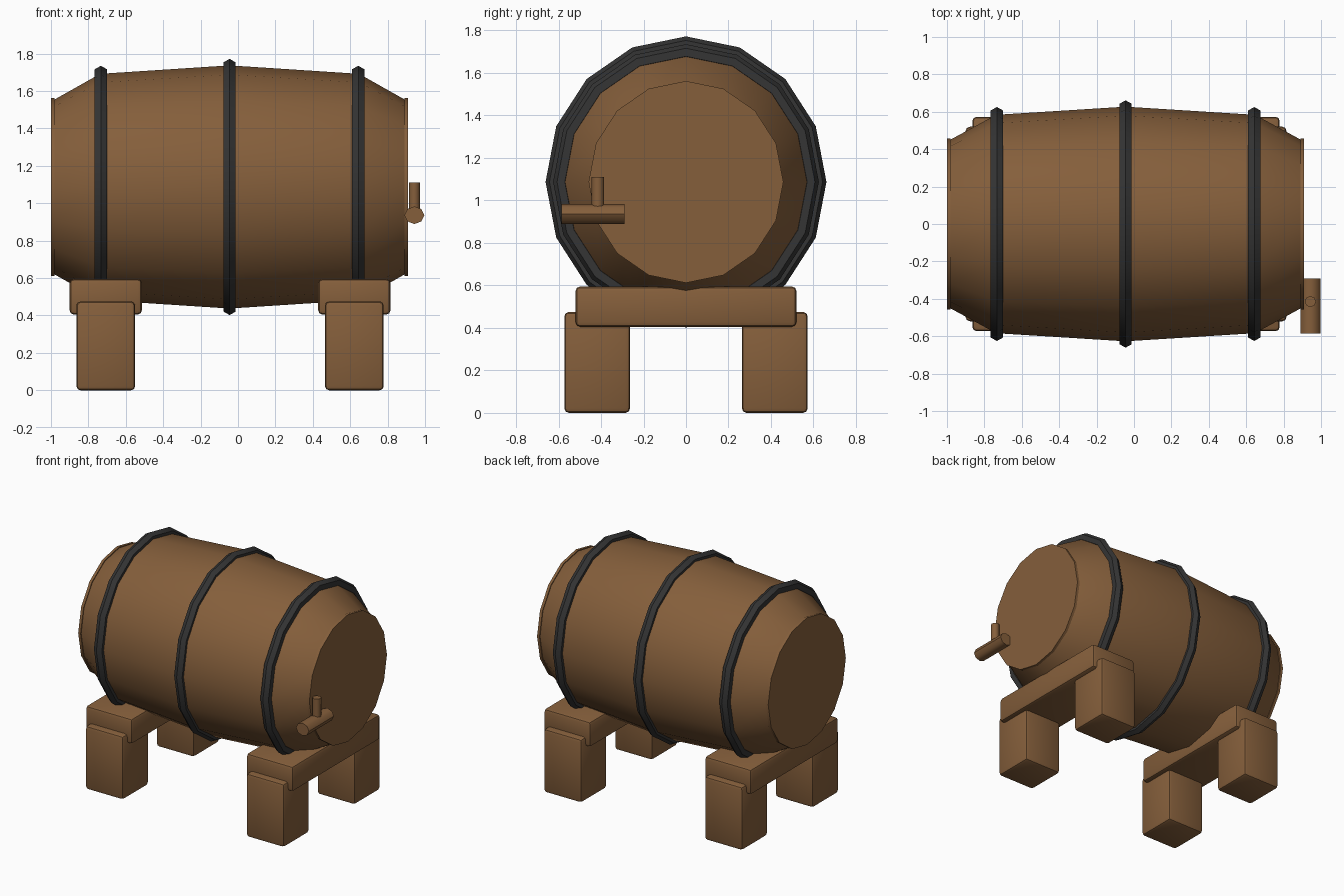
import bpy, bmesh, math
from mathutils import Matrix

if "Cube" in bpy.data.objects:
    bpy.data.objects.remove(bpy.data.objects["Cube"])

CX, CZ = -0.045, 1.087      # barrel axis
YS, SIDES = 0.965, 16       # slight oval squash, number of staves


def material(name, rgb):
    m = bpy.data.materials.new(name)
    m.diffuse_color = (*rgb, 1)
    m.use_nodes = True
    m.node_tree.nodes["Principled BSDF"].inputs["Base Color"].default_value = m.diffuse_color
    return m


wood = material("brown wood", (0.235, 0.114, 0.044))
iron = material("dark iron", (0.035, 0.035, 0.035))


def finish(bm, name, mat, angle):
    bmesh.ops.recalc_face_normals(bm, faces=bm.faces)
    me = bpy.data.meshes.new(name)
    bm.to_mesh(me)
    bm.free()
    me.materials.append(mat)
    ob = bpy.data.objects.new(name, me)
    bpy.context.collection.objects.link(ob)
    bpy.ops.object.select_all(action='DESELECT')
    ob.select_set(True)
    bpy.context.view_layer.objects.active = ob
    bpy.ops.object.shade_smooth_by_angle(angle=math.radians(angle))
    return ob


def lathe(name, profile, mat, angle, closed=False):
    """Revolve (x, radius) points about the barrel axis."""
    bm = bmesh.new()
    rings = []
    for x, r in profile:
        rings.append([bm.verts.new((CX + x,
                                    r * YS * math.sin(2 * math.pi * i / SIDES),
                                    CZ + r * math.cos(2 * math.pi * i / SIDES)))
                      for i in range(SIDES)])
    pairs = list(zip(rings, rings[1:]))
    if closed:
        pairs.append((rings[-1], rings[0]))
    else:
        bm.faces.new(rings[0])
        bm.faces.new(rings[-1])
    for a, b in pairs:
        for i in range(SIDES):
            j = (i + 1) % SIDES
            bm.faces.new((a[i], a[j], b[j], b[i]))
    return finish(bm, name, mat, angle)


def block(name, x, y, z):
    """Bevelled box from (min, max) ranges."""
    bm = bmesh.new()
    size = [b - a for a, b in (x, y, z)]
    mid = [(a + b) / 2 for a, b in (x, y, z)]
    bmesh.ops.create_cube(bm, size=1, matrix=Matrix.Translation(mid) @ Matrix.Diagonal((*size, 1)))
    bmesh.ops.bevel(bm, geom=bm.edges[:], offset=0.022, segments=2, profile=0.5, affect='EDGES')
    return finish(bm, name, wood, 40)


def rod(name, r1, r2, depth, matrix):
    bm = bmesh.new()
    bmesh.ops.create_cone(bm, cap_ends=True, segments=8, radius1=1, radius2=1, depth=1,
                          matrix=matrix @ Matrix.Diagonal((r1, r2, depth, 1)))
    return finish(bm, name, wood, 50)


# Barrel body, with a thin lid at each end
half = [(0.955, 0.475), (0.935, 0.475), (0.935, 0.468), (0.715, 0.592), (0.66, 0.607)]
profile = [(-x, r) for x, r in half] + [(0, 0.65)] + half[::-1]
lathe("barrel", profile, wood, 40)

# Iron hoops with a hexagonal section
for name, x, r in (("left_hoop", -0.688, 0.61), ("middle_hoop", 0, 0.647), ("right_hoop", 0.688, 0.61)):
    section = [(x + 0.038 * math.sin(k * math.pi / 3), r + 0.038 * math.cos(k * math.pi / 3))
               for k in range(6)]
    lathe(name, section, iron, 40, closed=True)

# Stand: two cross beams on four legs
for side, x in (("left", -0.707), ("right", 0.622)):
    block(side + "_beam", (x - 0.193, x + 0.193), (-0.52, 0.52), (0.405, 0.595))
    for end, y in (("front", -0.418), ("back", 0.418)):
        block(f"{end}_{side}_leg", (x - 0.157, x + 0.157), (y - 0.155, y + 0.155), (0, 0.475))

# Tap: spout lying along y, with an upright handle
rod("tap_spout", 0.053, 0.047, 0.295,
    Matrix.Translation((0.943, -0.438, 0.936)) @ Matrix.Rotation(math.pi / 2, 4, 'X'))
rod("tap_handle", 0.03, 0.03, 0.17, Matrix.Translation((0.943, -0.415, 1.025)))
